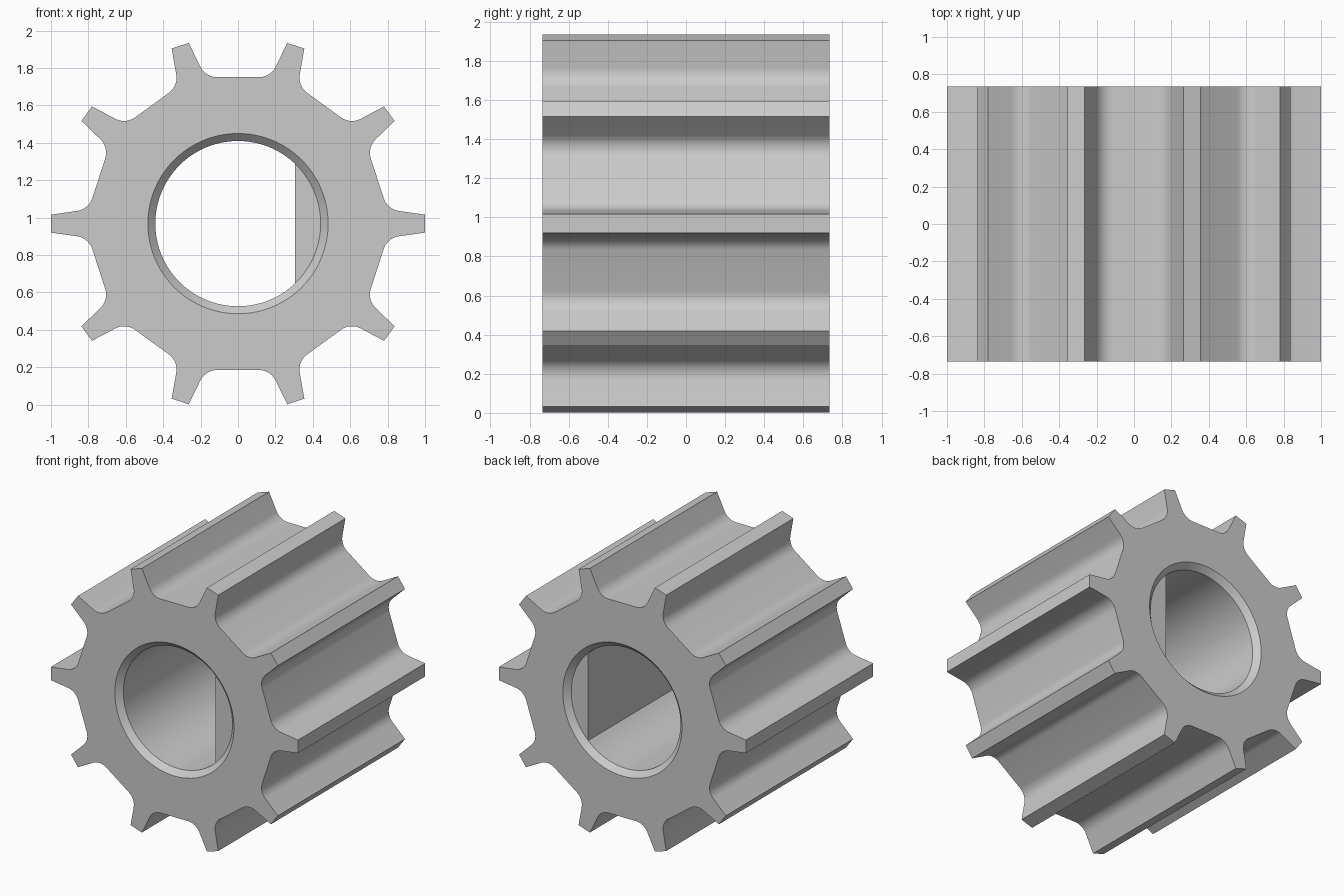
import bpy, bmesh
from math import sin, cos, tan, pi, radians, acos
from mathutils import Vector, Matrix

if "Cube" in bpy.data.objects:
    bpy.data.objects.remove(bpy.data.objects["Cube"])

TEETH = 10
HALF_LEN = 0.735      # half of the axial length
CENTRE_Z = 0.968
ROOT = 0.783          # distance of the flat valleys from the axis
TIP_HALF = 0.048      # half width of a tooth tip
FLANK = radians(8)    # taper of the tooth flanks
FILLET = 0.1
BORE, CHAMFER = 0.442, 0.04
FLAT_X = 0.305        # position of the flat in the bore


def half_valley():
    """Right half of the upward valley, from the flat out to the tooth tip."""
    pitch = pi / 2 - pi / TEETH
    radial = Vector((cos(pitch), sin(pitch)))
    side = Vector((-sin(pitch), cos(pitch)))
    tip = radial + side * TIP_HALF
    lean = pitch - FLANK
    corner_x = tip.x - (tip.y - ROOT) / tan(lean)
    start = corner_x - FILLET * tan(lean / 2)
    steps = 10
    arc = [Vector((start + FILLET * sin(lean * i / steps),
                   ROOT + FILLET * (1 - cos(lean * i / steps))))
           for i in range(steps + 1)]
    return arc + [tip]


def gear_outline():
    half = half_valley()
    valley = half[::-1] + [Vector((-p.x, p.y)) for p in half]
    return [Matrix.Rotation(2 * pi * k / TEETH, 2) @ p
            for k in range(TEETH) for p in valley]


def loop(bm, points, y):
    return [bm.verts.new((p[0], y, p[1])) for p in points]


def bridge(bm, a, b, closed=True):
    n = len(a)
    for i in range(n if closed else n - 1):
        j = (i + 1) % n
        bm.faces.new((a[i], a[j], b[j], b[i]))


# Bore angles: long round arc first, then the short arc behind the flat
alpha = acos(FLAT_X / BORE)
LONG, SHORT = 60, 20
angles = [alpha + (2 * pi - 2 * alpha) * i / LONG for i in range(LONG + 1)]
angles += [-alpha + 2 * alpha * i / SHORT for i in range(1, SHORT)]


def circle(radius):
    return [(radius * cos(a), radius * sin(a)) for a in angles]


bm = bmesh.new()
outline = gear_outline()
outer, bore = [], []
for s in (-1, 1):
    rim = loop(bm, outline, s * HALF_LEN)
    mouth = loop(bm, circle(BORE + CHAMFER), s * HALF_LEN)
    inner = loop(bm, circle(BORE), s * (HALF_LEN - CHAMFER))
    # End face with its round opening
    edges = [bm.edges.new((ring[i - 1], ring[i]))
             for ring in (rim, mouth) for i in range(len(ring))]
    bmesh.ops.triangle_fill(bm, use_beauty=True, edges=edges)
    # Chamfer and the ledge in front of the bore flat
    bridge(bm, mouth, inner)
    bm.faces.new(inner[LONG:] + inner[:1])
    outer.append(rim)
    bore.append(inner[:LONG + 1])

# Toothed outside and D-shaped bore
bridge(bm, *outer)
bridge(bm, *bore)
bmesh.ops.recalc_face_normals(bm, faces=bm.faces)

mesh = bpy.data.meshes.new("toothed_pulley")
bm.to_mesh(mesh)
bm.free()
pulley = bpy.data.objects.new("toothed_pulley", mesh)
pulley.location.z = CENTRE_Z
bpy.context.collection.objects.link(pulley)

grey = bpy.data.materials.new("light_grey")
grey.use_nodes = True
colour = (0.6, 0.6, 0.6, 1)
grey.diffuse_color = colour
grey.node_tree.nodes["Principled BSDF"].inputs["Base Color"].default_value = colour
mesh.materials.append(grey)

bpy.ops.object.select_all(action="DESELECT")
pulley.select_set(True)
bpy.context.view_layer.objects.active = pulley
bpy.ops.object.shade_smooth_by_angle(angle=radians(30))
